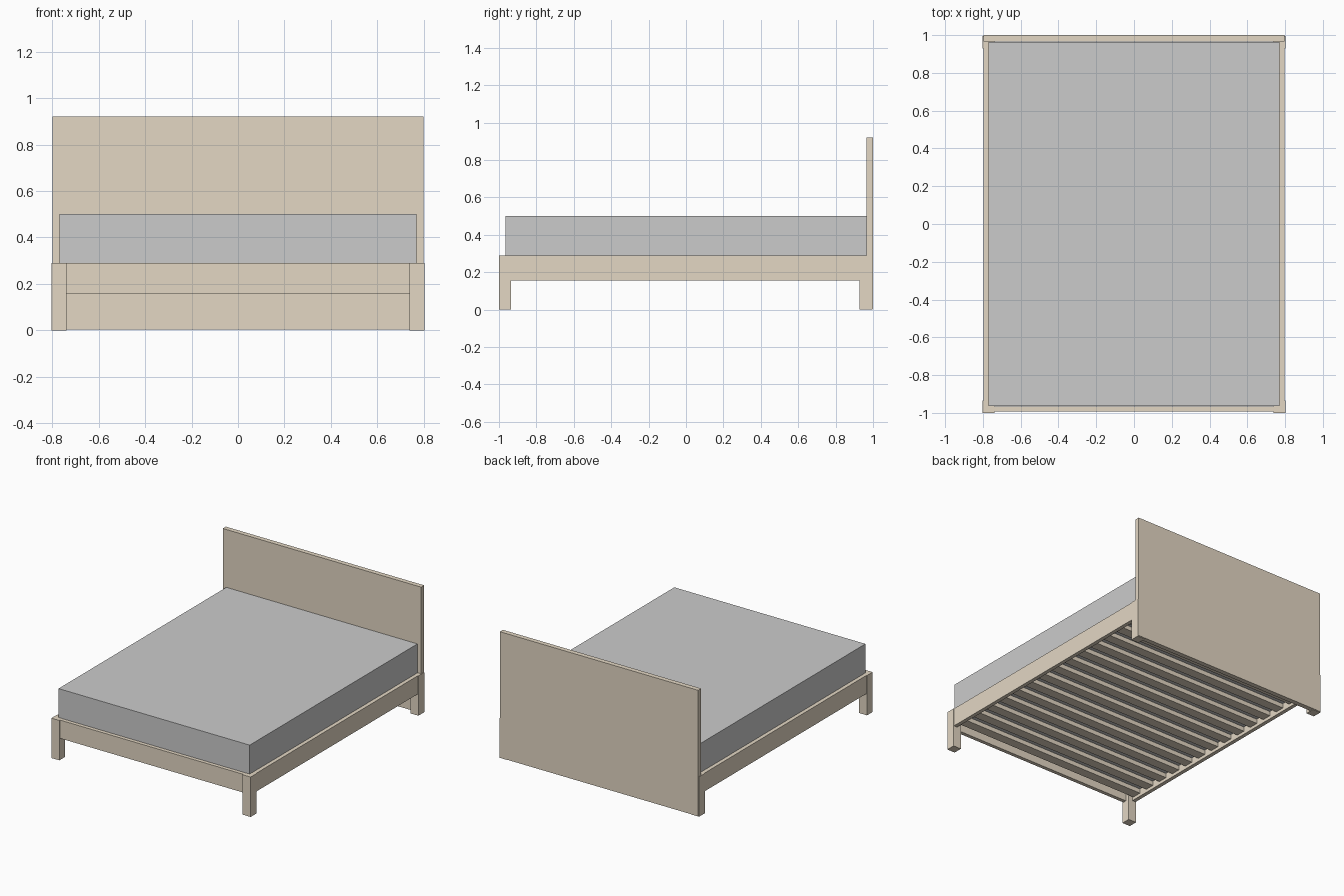
import bpy

if "Cube" in bpy.data.objects:
    bpy.data.objects.remove(bpy.data.objects["Cube"])

wood = bpy.data.materials.new("wood")
wood.diffuse_color = (0.77, 0.68, 0.55, 1)
wood.use_nodes = True
wood.node_tree.nodes["Principled BSDF"].inputs["Base Color"].default_value = wood.diffuse_color


def box(name, x, y, z, mat=wood):
    """Box from (min, max) ranges on each axis."""
    bpy.ops.mesh.primitive_cube_add(
        size=1, location=[(a + b) / 2 for a, b in (x, y, z)])
    ob = bpy.context.object
    ob.name = name
    ob.scale = [b - a for a, b in (x, y, z)]
    bpy.ops.object.transform_apply(location=False, rotation=False, scale=True)
    if mat:
        ob.data.materials.append(mat)
    return ob


RAIL_Z = (0.157, 0.29)
SLAT_Z = (0.18, 0.212)

# Legs and side rails, mirrored left and right
for side, s in (("left", -1), ("right", 1)):
    def span(a, b):
        return tuple(sorted((s * a, s * b)))
    box(f"front_leg_{side}", span(0.738, 0.802), (-1.0, -0.935), (0, 0.29))
    box(f"back_leg_{side}", span(0.738, 0.802), (0.928, 0.996), (0, 0.29))
    box(f"side_rail_{side}", span(0.77, 0.798), (-0.965, 0.965), RAIL_Z)

# Foot rail and headboard panel
box("foot_rail", (-0.798, 0.798), (-0.992, -0.965), RAIL_Z)
box("headboard", (-0.798, 0.798), (0.965, 1.0), (0.004, 0.92))

# Slats between the side rails
count = 14
for i in range(count):
    y = -0.89 + i * 1.77 / (count - 1)
    box(f"slat_{i + 1}", (-0.77, 0.77), (y - 0.035, y + 0.035), SLAT_Z)

# Mattress resting on the slats
box("mattress", (-0.769, 0.769), (-0.964, 0.964), (SLAT_Z[1], 0.5), None)
